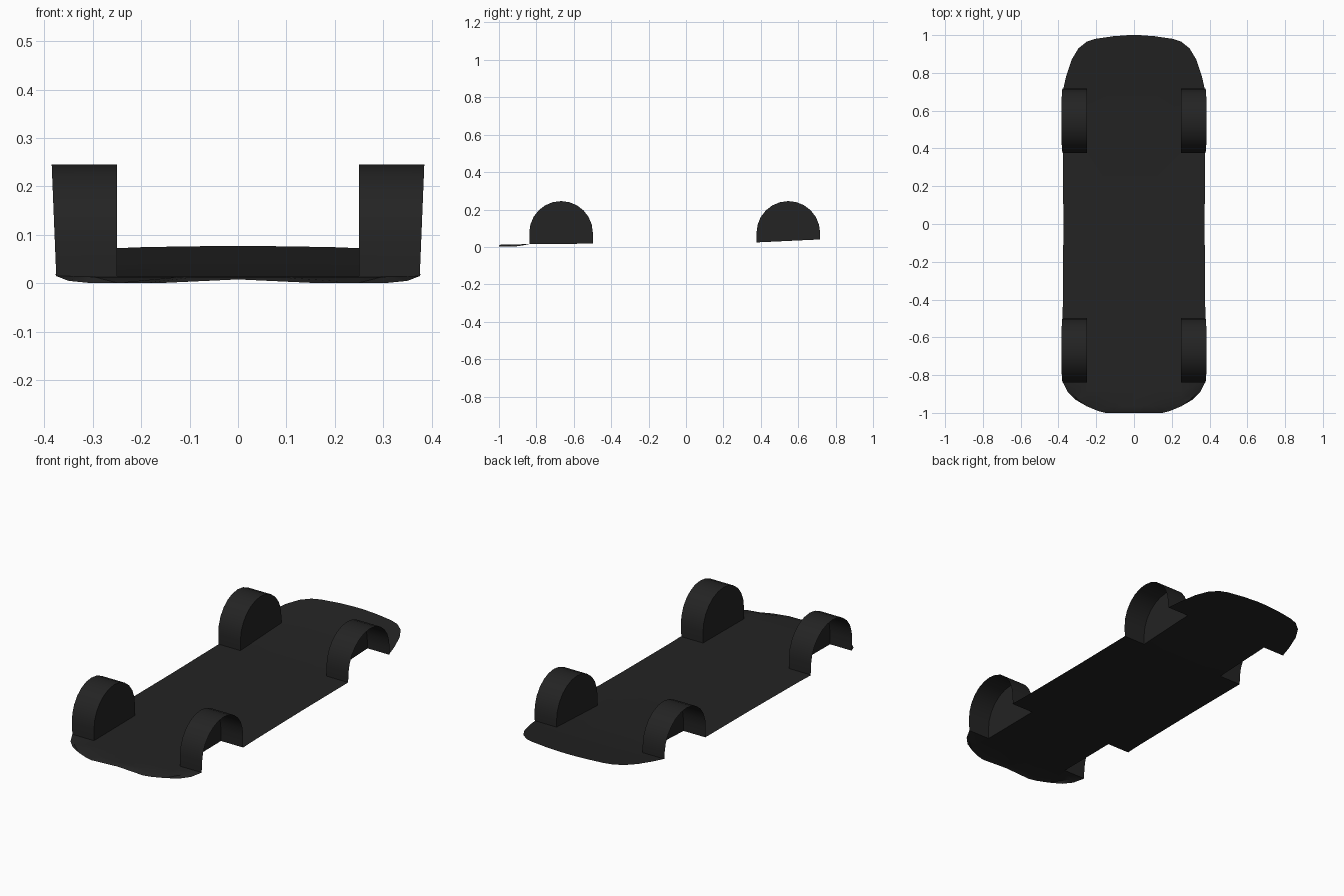
import bpy, bmesh, math

cube = bpy.data.objects.get("Cube")
if cube:
    bpy.data.objects.remove(cube)

black = bpy.data.materials.new("matte_black")
black.use_nodes = True
black.diffuse_color = (0.017, 0.017, 0.017, 1)
bsdf = black.node_tree.nodes["Principled BSDF"]
bsdf.inputs["Base Color"].default_value = (0.017, 0.017, 0.017, 1)
bsdf.inputs["Roughness"].default_value = 0.8

INNER = 0.25                        # x of the wells' inner walls
RADIUS = 0.17
WELLS = {"front": -0.668, "rear": 0.547}

# Half width of the floor at each station along the length
STATIONS = [(-1, 0.15), (-0.99, 0.19), (-0.965, 0.25), (-0.93, 0.31), (-0.89, 0.35),
            (-0.838, 0.376), (-0.498, 0.379), (-0.4, 0.376), (0, 0.374), (0.377, 0.376),
            (0.717, 0.374), (0.78, 0.36), (0.87, 0.33), (0.93, 0.294), (0.965, 0.25),
            (0.98, 0.205), (0.994, 0.11), (1, 0.03)]
HEIGHTS = [(-1, 0.012), (-0.84, 0.015), (0.377, 0.024), (0.717, 0.040), (1, 0.077)]


def floor_z(y):
    for (y0, z0), (y1, z1) in zip(HEIGHTS, HEIGHTS[1:]):
        if y <= y1:
            return z0 + (z1 - z0) * (y - y0) / (y1 - y0)
    return HEIGHTS[-1][1]


def finish(bm, name):
    bmesh.ops.remove_doubles(bm, verts=bm.verts, dist=0.0005)
    mesh = bpy.data.meshes.new(name)
    bm.to_mesh(mesh)
    bm.free()
    mesh.materials.append(black)
    obj = bpy.data.objects.new(name, mesh)
    bpy.context.collection.objects.link(obj)
    bpy.ops.object.select_all(action='DESELECT')
    obj.select_set(True)
    bpy.context.view_layer.objects.active = obj
    bpy.ops.object.shade_smooth_by_angle(angle=math.radians(35))


# Floor pan: rows across the body, left out where the wheels sit
bm = bmesh.new()
rows = []
for y, width in STATIONS:
    inner = min(INNER, width)
    half = [inner / 2, inner, inner + 0.8 * (width - inner), width]
    xs = [-x for x in reversed(half)] + [0] + half
    row = []
    for x in xs:
        z = floor_z(y)
        if y < -0.85 and (y == -1 or abs(x) == width):
            z = 0.008 - 0.007 * min(1, abs(x) / 0.15)     # rolled front lip
            if abs(x) > 0.32:
                z += 0.004
        row.append(bm.verts.new((x, y, z)))
    rows.append((y, row))
for (y0, a), (y1, b) in zip(rows, rows[1:]):
    in_well = any(abs((y0 + y1) / 2 - c) < 0.05 for c in WELLS.values())
    for i in range(len(a) - 1):
        if in_well and i in (0, 1, 6, 7):
            continue
        bm.faces.new((a[i], a[i + 1], b[i + 1], b[i]))
finish(bm, "floor_pan")


# Wheel wells: arched sheet with a flat inner wall, open outside and below
def wheel_well(name, side, yc):
    profile = [(yc - RADIUS, floor_z(yc - RADIUS))]
    for i in range(13):
        a = math.pi * (1 - i / 12)
        profile.append((yc + RADIUS * math.cos(a), 0.075 + RADIUS * math.sin(a)))
    profile.append((yc + RADIUS, floor_z(yc + RADIUS)))
    bm = bmesh.new()
    inner = [bm.verts.new((side * INNER, y, z)) for y, z in profile]
    outer = [bm.verts.new((side * (0.375 + 0.01 * z / 0.245), y, z)) for y, z in profile]
    for i in range(len(profile) - 1):
        quad = (inner[i], outer[i], outer[i + 1], inner[i + 1])
        bm.faces.new(quad if side > 0 else quad[::-1])
    bm.faces.new(inner if side > 0 else inner[::-1])
    finish(bm, name)


for end, yc in WELLS.items():
    for side_name, side in (("left", 1), ("right", -1)):
        wheel_well(f"{end}_{side_name}_wheel_well", side, yc)
